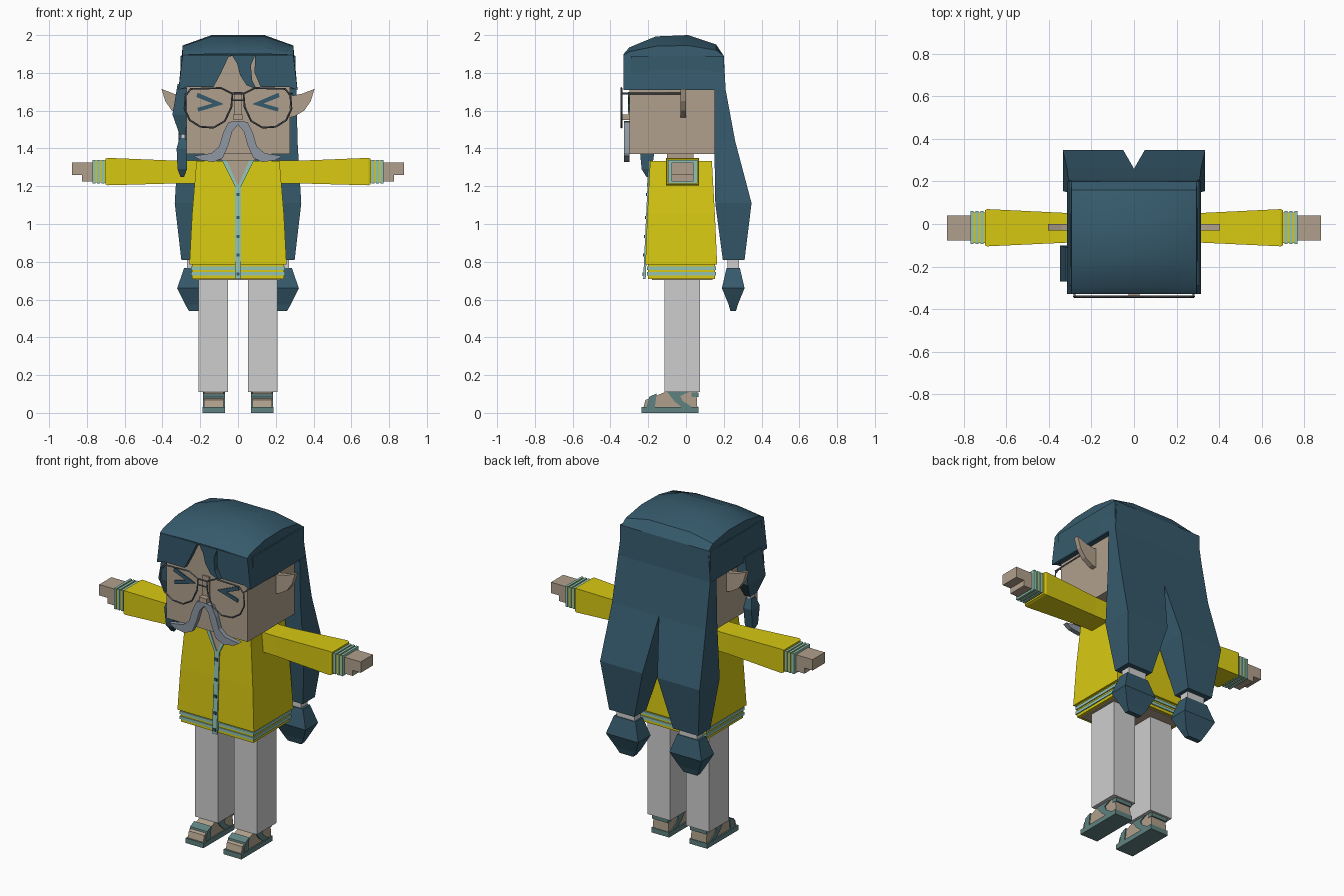
import bpy, bmesh

cube = bpy.data.objects.get("Cube")
if cube:
    bpy.data.objects.remove(cube)


def material(name, r, g, b):
    lin = [(c / 255 / 12.92 if c < 11 else ((c / 255 + .055) / 1.055) ** 2.4) for c in (r, g, b)]
    m = bpy.data.materials.new(name)
    m.use_nodes = True
    m.diffuse_color = (*lin, 1)
    m.node_tree.nodes["Principled BSDF"].inputs["Base Color"].default_value = (*lin, 1)
    return m


HAIR = material("dark teal hair", 54, 90, 108)
YELLOW = material("yellow jacket", 216, 201, 18)
SKIN = material("beige skin", 176, 160, 140)
PANTS = material("light grey cloth", 206, 206, 206)
GREY = material("grey moustache", 142, 151, 162)
TRIM = material("pale teal trim", 145, 196, 180)
SANDAL = material("grey teal sandal", 96, 130, 128)
WIRE = material("dark grey wire", 92, 100, 106)


def finish(name, bm, mat):
    bmesh.ops.recalc_face_normals(bm, faces=bm.faces)
    me = bpy.data.meshes.new(name)
    bm.to_mesh(me)
    bm.free()
    me.materials.append(mat)
    ob = bpy.data.objects.new(name, me)
    bpy.context.collection.objects.link(ob)
    return ob


def skin_rings(name, rings, mat):
    """Bridge equal rings of points and cap both ends."""
    bm = bmesh.new()
    rows = [[bm.verts.new(p) for p in ring] for ring in rings]
    n = len(rows[0])
    for a, b in zip(rows, rows[1:]):
        for i in range(n):
            j = (i + 1) % n
            bm.faces.new((a[i], a[j], b[j], b[i]))
    bm.faces.new(rows[0])
    bm.faces.new(rows[-1])
    return finish(name, bm, mat)


def loft(name, sections, mat, s=1):
    """Stack rectangles (z, x0, x1, y0, y1); s mirrors in x."""
    return skin_rings(name, [[(s * x0, y0, z), (s * x1, y0, z), (s * x1, y1, z), (s * x0, y1, z)]
                             for z, x0, x1, y0, y1 in sections], mat)


def loft_x(name, sections, mat, s):
    """Stack rectangles (x, y0, y1, z0, z1) along x."""
    return skin_rings(name, [[(s * x, y0, z0), (s * x, y1, z0), (s * x, y1, z1), (s * x, y0, z1)]
                             for x, y0, y1, z0, z1 in sections], mat)


def box(name, x0, x1, y0, y1, z0, z1, mat, s=1):
    return loft(name, [(z0, x0, x1, y0, y1), (z1, x0, x1, y0, y1)], mat, s)


def plate(name, pts, y0, y1, mat, s=1, slant=0):
    """Extrude an (x, z) outline along y, optionally leaning with the chest."""
    return skin_rings(name, [[(s * x, y - slant * (1.33 - z), z) for x, z in pts]
                             for y in (y0, y1)], mat)


def side_plate(name, pts, x0, x1, mat, s=1):
    """Extrude a (y, z) outline along x."""
    return skin_rings(name, [[(s * x, y, z) for y, z in pts] for x in (x0, x1)], mat)


def wire(name, pts, mat, cyclic=False, r=.005):
    cu = bpy.data.curves.new(name, "CURVE")
    cu.dimensions = "3D"
    cu.bevel_depth = r
    cu.bevel_resolution = 0
    sp = cu.splines.new("POLY")
    sp.points.add(len(pts) - 1)
    for p, co in zip(sp.points, pts):
        p.co = (*co, 1)
    sp.use_cyclic_u = cyclic
    cu.materials.append(mat)
    ob = bpy.data.objects.new(name, cu)
    bpy.context.collection.objects.link(ob)


# Head, neck and nose
box("head", -.272, .275, -.30, .15, 1.37, 1.89, SKIN)
box("neck", -.09, .09, -.10, .04, 1.30, 1.38, SKIN)
box("nose_tip", -.025, .025, -.34, -.29, 1.55, 1.58, SKIN)
box("nose_bridge", -.022, .022, -.308, -.29, 1.58, 1.70, SKIN)

# Hair cap: curved roof with sides flaring down
roof = [(-.33, 1.9), (-.30, 1.935), (-.16, 1.993), (.01, 2.0), (.16, 1.95), (.2, 1.89)]
bm = bmesh.new()
rows = []
for x, k in ((-.315, None), (-.293, .45), (-.14, .95), (.14, .95), (.293, .45), (.315, None)):
    rows.append([bm.verts.new((x, y, 1.71 if k is None else 1.89 + (z - 1.89) * min(1, k + .05)))
                 for y, z in roof])
for a, b in zip(rows, rows[1:]):
    for i in range(len(roof) - 1):
        bm.faces.new((a[i], a[i + 1], b[i + 1], b[i]))
cap = finish("hair_cap", bm, HAIR)
bpy.context.view_layer.objects.active = cap
cap.select_set(True)
bpy.ops.object.shade_smooth_by_angle(angle=.45)
box("hair_inner", -.305, .305, -.29, .2, 1.715, 1.89, HAIR)

# Fringe with parted openings
plate("fringe", [(-.315, 1.71), (-.27, 1.725), (-.13, 1.725), (-.09, 1.80), (-.05, 1.885),
                 (-.03, 1.89), (-.005, 1.85), (.01, 1.79), (.045, 1.735), (.10, 1.712),
                 (.075, 1.76), (.068, 1.84), (.09, 1.892), (.088, 1.80), (.12, 1.725),
                 (.27, 1.725), (.315, 1.71), (.293, 1.895), (-.293, 1.895)], -.33, -.302, HAIR)

# Long back tails, ties and end tufts
for s, side in ((1, "left"), (-1, "right")):
    loft(side + "_back_tail", [(1.89, 0, .29, .12, .20), (1.71, 0, .31, .15, .21),
                               (1.44, 0, .315, .15, .26), (1.11, .05, .335, .155, .347),
                               (.81, .13, .30, .195, .31)], HAIR, s)
    box(side + "_tail_tie", .15, .27, .22, .28, .76, .815, PANTS, s)
    loft(side + "_tail_tuft", [(.768, .14, .285, .215, .285), (.66, .105, .322, .19, .31),
                               (.575, .145, .28, .225, .275), (.54, .17, .26, .235, .265)], HAIR, s)

# Braided lock by the right cheek
loft("side_lock", [(1.74, -.32, -.27, -.27, -.11), (1.58, -.347, -.272, -.27, -.10),
                   (1.475, -.31, -.275, -.24, -.17)], HAIR)
box("side_lock_tie", -.303, -.28, -.225, -.185, 1.45, 1.48, PANTS)
loft("side_lock_end", [(1.455, -.31, -.275, -.225, -.185), (1.40, -.325, -.27, -.245, -.165),
                       (1.29, -.32, -.27, -.235, -.18), (1.25, -.305, -.285, -.21, -.195)], HAIR)

# Face details, ears and spectacles
lens = [(.03, 1.69), (.09, 1.72), (.25, 1.715), (.277, 1.68), (.283, 1.61), (.255, 1.55),
        (.20, 1.515), (.13, 1.51), (.07, 1.545), (.035, 1.62)]
for s, side in ((1, "left"), (-1, "right")):
    plate(side + "_eye", [(.215, 1.695), (.075, 1.635), (.21, 1.595), (.215, 1.615),
                          (.135, 1.638), (.22, 1.672)], -.307, -.299, HAIR, s)
    plate(side + "_ear", [(.26, 1.56), (.30, 1.57), (.35, 1.60), (.385, 1.65), (.405, 1.715),
                          (.34, 1.69), (.29, 1.68), (.26, 1.69)], -.03, 0, SKIN, s)
    plate(side + "_moustache", [(0, 1.545), (.05, 1.54), (.08, 1.48), (.10, 1.41), (.14, 1.375),
                                (.235, 1.36), (.20, 1.338), (.13, 1.328), (.08, 1.35),
                                (.05, 1.42), (.03, 1.49), (0, 1.525)], -.327, -.299, GREY, s)
    wire(side + "_lens_rim", [(s * x, -.342, z) for x, z in lens], WIRE, True)
    wire(side + "_spectacle_arm", [(s * .28, -.342, 1.69), (s * .287, -.03, 1.69)], WIRE)
for z in (1.69, 1.655):
    wire("spectacle_bridge", [(-.032, -.342, z), (.032, -.342, z)], WIRE)

# Jacket body with striped hem
loft("jacket_body", [(.785, -.257, .257, -.215, .165), (1.05, -.243, .243, -.205, .153),
                     (1.333, -.22, .22, -.19, .137)], YELLOW)
box("jacket_hem", -.243, .243, -.20, .153, .71, .79, YELLOW)
for z in (.727, .757):
    box("hem_stripe", -.249, .249, -.206, .159, z, z + .018, TRIM)
box("jacket_underside", -.225, .225, -.18, .14, .704, .712, SKIN)

# Open neckline, placket and buttons
plate("neck_opening", [(-.07, 1.336), (.07, 1.336), (0, 1.20)], -.195, -.185, SKIN, slant=.046)
for s, side in ((1, "left"), (-1, "right")):
    plate(side + "_collar_trim", [(.06, 1.338), (.085, 1.338), (.014, 1.195), (0, 1.20)],
          -.20, -.185, TRIM, s, .046)
plate("placket", [(-.016, 1.21), (.016, 1.21), (.016, .71), (-.016, .71)],
      -.198, -.185, TRIM, slant=.046)
for z in (1.155, 1.035, .935, .835, .735):
    plate("button", [(-.009, z - .008), (.009, z - .008), (.009, z + .008), (-.009, z + .008)],
          -.204, -.19, HAIR, slant=.046)

# Sleeves, cuffs, hands, legs and sandals on both sides
for s, side in ((1, "left"), (-1, "right")):
    loft_x(side + "_sleeve", [(.19, -.085, .05, 1.215, 1.335), (.32, -.088, .052, 1.215, 1.335),
                              (.69, -.105, .07, 1.205, 1.35), (.702, -.10, .065, 1.21, 1.345)],
           YELLOW, s)
    loft_x(side + "_cuff", [(.70, -.09, .055, 1.22, 1.335), (.767, -.09, .055, 1.22, 1.335)],
           YELLOW, s)
    for x in (.708, .731, .754):
        loft_x(side + "_cuff_stripe", [(x, -.094, .06, 1.215, 1.34),
                                       (x + .015, -.094, .06, 1.215, 1.34)], TRIM, s)
    box(side + "_hand", .76, .88, -.077, .04, 1.26, 1.326, SKIN, s)
    box(side + "_hand_heel", .76, .825, -.077, .04, 1.226, 1.262, SKIN, s)
    box(side + "_trouser_leg", .054, .208, -.115, .075, .11, .74, PANTS, s)
    box(side + "_sole", .068, .188, -.235, .065, 0, .03, SANDAL, s)
    side_plate(side + "_foot", [(-.225, .03), (-.215, .068), (-.16, .09), (-.10, .115),
                                (.055, .115), (.06, .03)], .076, .18, SKIN, s)
    side_plate(side + "_toe_strap", [(-.21, .028), (-.195, .085), (-.155, .103), (-.165, .028)],
               .07, .186, SANDAL, s)
    side_plate(side + "_ankle_strap", [(-.105, .118), (-.06, .06), (-.02, .028), (.035, .028),
                                       (-.02, .065), (-.03, .09), (.02, .112)],
               .07, .186, SANDAL, s)
    box(side + "_heel_strap", .074, .182, .03, .065, .085, .108, SANDAL, s)
